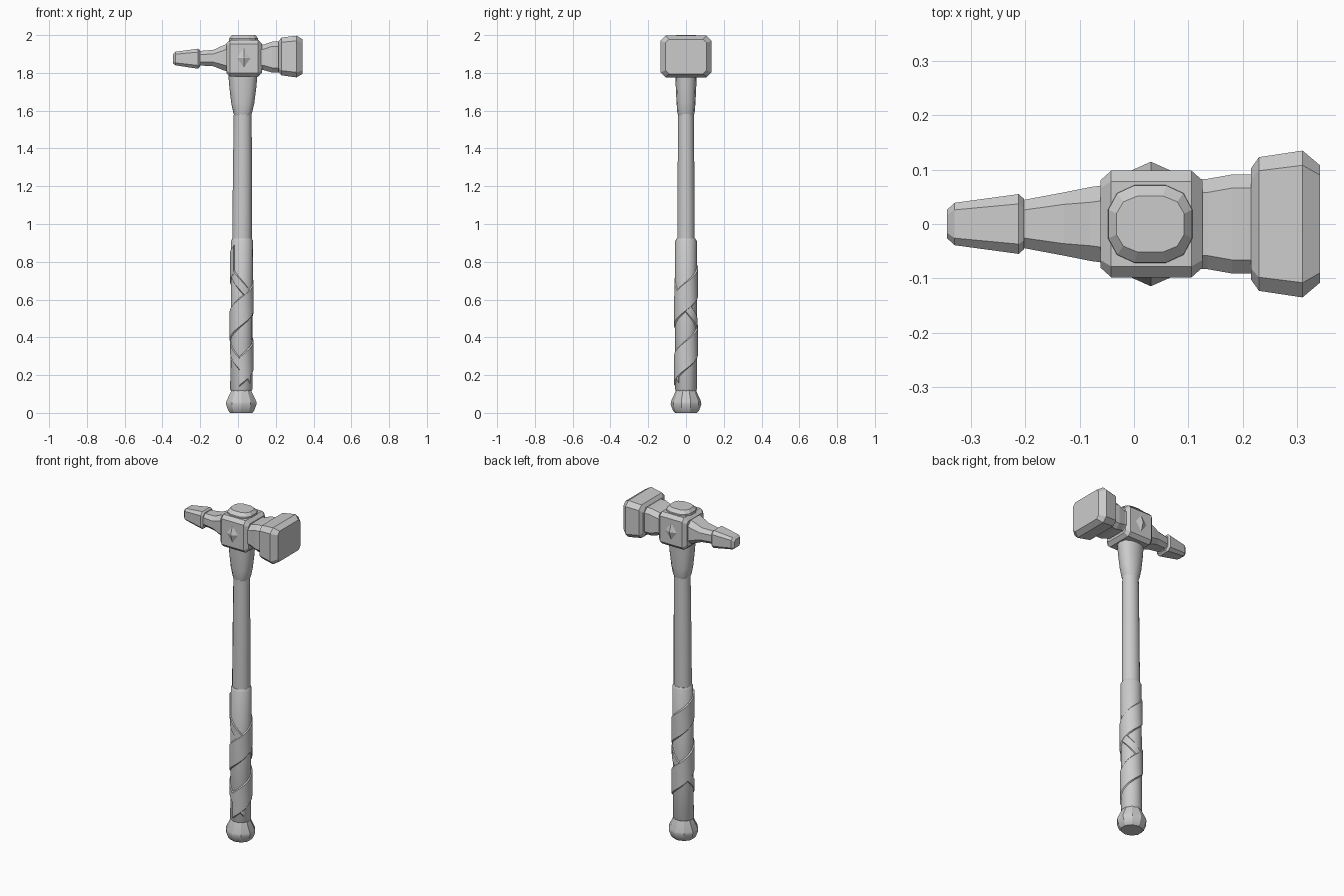
import bpy, bmesh, math

if "Cube" in bpy.data.objects:
    bpy.data.objects.remove(bpy.data.objects["Cube"])

ZC = 1.88  # height of the head axis


def make(name, rings, closed_ring=True, smooth=None):
    """Skin a list of equally sized point rings into a mesh object."""
    bm = bmesh.new()
    vs = [[bm.verts.new(p) for p in ring] for ring in rings]
    n = len(vs[0])
    for a, b in zip(vs, vs[1:]):
        for i in range(n):
            j = (i + 1) % n
            bm.faces.new((a[i], a[j], b[j], b[i]))
    bm.faces.new(vs[0][::-1])
    bm.faces.new(vs[-1])
    bmesh.ops.recalc_face_normals(bm, faces=bm.faces)
    me = bpy.data.meshes.new(name)
    bm.to_mesh(me)
    bm.free()
    ob = bpy.data.objects.new(name, me)
    bpy.context.collection.objects.link(ob)
    if smooth:
        bpy.ops.object.select_all(action='DESELECT')
        ob.select_set(True)
        bpy.context.view_layer.objects.active = ob
        bpy.ops.object.shade_smooth_by_angle(angle=math.radians(smooth))
    return ob


def axis_x(z):
    """The handle leans very slightly towards the striking face."""
    return 0.017 + 0.005 * z


def turned(name, profile, sides, smooth=None, power=1.0, turn=0.0):
    """Stack of elliptical rings: (z, radius x, radius y)."""
    def sp(v):
        return math.copysign(abs(v) ** power, v)
    rings = []
    for z, rx, ry in profile:
        angs = [2 * math.pi * (i + turn) / sides for i in range(sides)]
        rings.append([(axis_x(z) + rx * sp(math.cos(t)), ry * sp(math.sin(t)), z) for t in angs])
    return make(name, rings, smooth=smooth)


def bar(name, sections):
    """Loft of chamfered rectangles along x: (x, half depth, z low, z high, chamfer)."""
    rings = []
    for x, h, lo, hi, c in sections:
        rings.append([(x, y, z) for y, z in (
            (h - c, lo), (h, lo + c), (h, hi - c), (h - c, hi),
            (c - h, hi), (-h, hi - c), (-h, lo + c), (c - h, lo))])
    return make(name, rings)


def wrap(name, z0, z1, pitch, half, radius, hand, start):
    """Leather strip wound helically round the grip."""
    steps = int(28 * (z1 - z0) / pitch)
    rings = []
    for s in range(steps + 1):
        z = z0 + (z1 - z0) * s / steps
        t = start + hand * 2 * math.pi * (z - z0) / pitch
        ring = []
        for dz, r in ((-half, 0.052), (-half + 0.012, radius), (half - 0.012, radius), (half, 0.052)):
            ring.append((axis_x(z) + r * math.cos(t), r * math.sin(t), z + dz))
        rings.append(ring)
    return make(name, rings, smooth=35)


# Handle
turned("pommel", [(0.0, 0.062, 0.058), (0.012, 0.072, 0.069), (0.045, 0.085, 0.081),
                  (0.06, 0.084, 0.08), (0.112, 0.058, 0.056), (0.125, 0.055, 0.053)], 10, 25, turn=0.5)
turned("shaft", [(0.1, 0.05, 0.046), (0.95, 0.052, 0.047), (1.3, 0.05, 0.045), (1.62, 0.047, 0.043)], 14, 40)
turned("grip", [(0.115, 0.054, 0.052), (0.125, 0.059, 0.057), (0.5, 0.058, 0.057),
                (0.91, 0.059, 0.057), (0.922, 0.052, 0.05)], 16, 40)
turned("collar", [(1.575, 0.044, 0.042), (1.59, 0.05, 0.046), (1.64, 0.061, 0.05),
                  (1.72, 0.071, 0.054), (1.80, 0.078, 0.057)], 12, 40, power=0.85)

# Grip wraps, crossing in both directions
wrap("grip_wrap_rising", 0.22, 0.81, 0.31, 0.085, 0.0635, 1, math.radians(-100))
wrap("grip_wrap_crossing", 0.19, 0.80, 0.42, 0.04, 0.0622, -1, math.radians(-40))

# Head
bar("head_block", [(-0.062, 0.08, 1.80, 1.955, 0.014), (-0.042, 0.098, 1.78, 1.974, 0.02),
                   (0.106, 0.098, 1.78, 1.974, 0.02), (0.126, 0.08, 1.80, 1.955, 0.014)])
bar("face_neck", [(0.11, 0.083, 1.815, 1.95, 0.025), (0.135, 0.083, 1.815, 1.95, 0.025),
                  (0.18, 0.091, 1.802, 1.965, 0.025), (0.225, 0.091, 1.802, 1.965, 0.025)])
bar("striking_face", [(0.215, 0.102, 1.805, 1.967, 0.02), (0.23, 0.123, 1.787, 1.987, 0.025),
                      (0.31, 0.135, 1.776, 1.997, 0.027), (0.342, 0.108, 1.795, 1.978, 0.018)])
bar("peen_neck", [(-0.05, 0.072, 1.805, 1.957, 0.028), (-0.08, 0.068, 1.815, 1.945, 0.028),
                  (-0.13, 0.058, 1.835, 1.922, 0.022), (-0.215, 0.042, 1.84, 1.915, 0.018)])
bar("peen_tip", [(-0.202, 0.046, 1.832, 1.92, 0.016), (-0.212, 0.055, 1.822, 1.928, 0.018),
                 (-0.33, 0.039, 1.84, 1.912, 0.013), (-0.344, 0.026, 1.85, 1.9, 0.01)])
cap = turned("top_cap", [(1.96, 0.08, 0.074), (1.982, 0.079, 0.073), (2.0, 0.064, 0.053)], 12, power=0.75, turn=0.5)
cap.location.x = 0.003

# Diamond studs on both sides
for side, label in ((-1, "front"), (1, "back")):
    rings = []
    for y, k in ((0.09, 1.0), (0.098, 1.0), (0.114, 0.03)):
        rings.append([(0.031 + 0.037 * k * a, side * y, ZC + 0.051 * k * b)
                      for a, b in ((1, 0), (0, 1), (-1, 0), (0, -1))])
    make("diamond_stud_" + label, rings)
